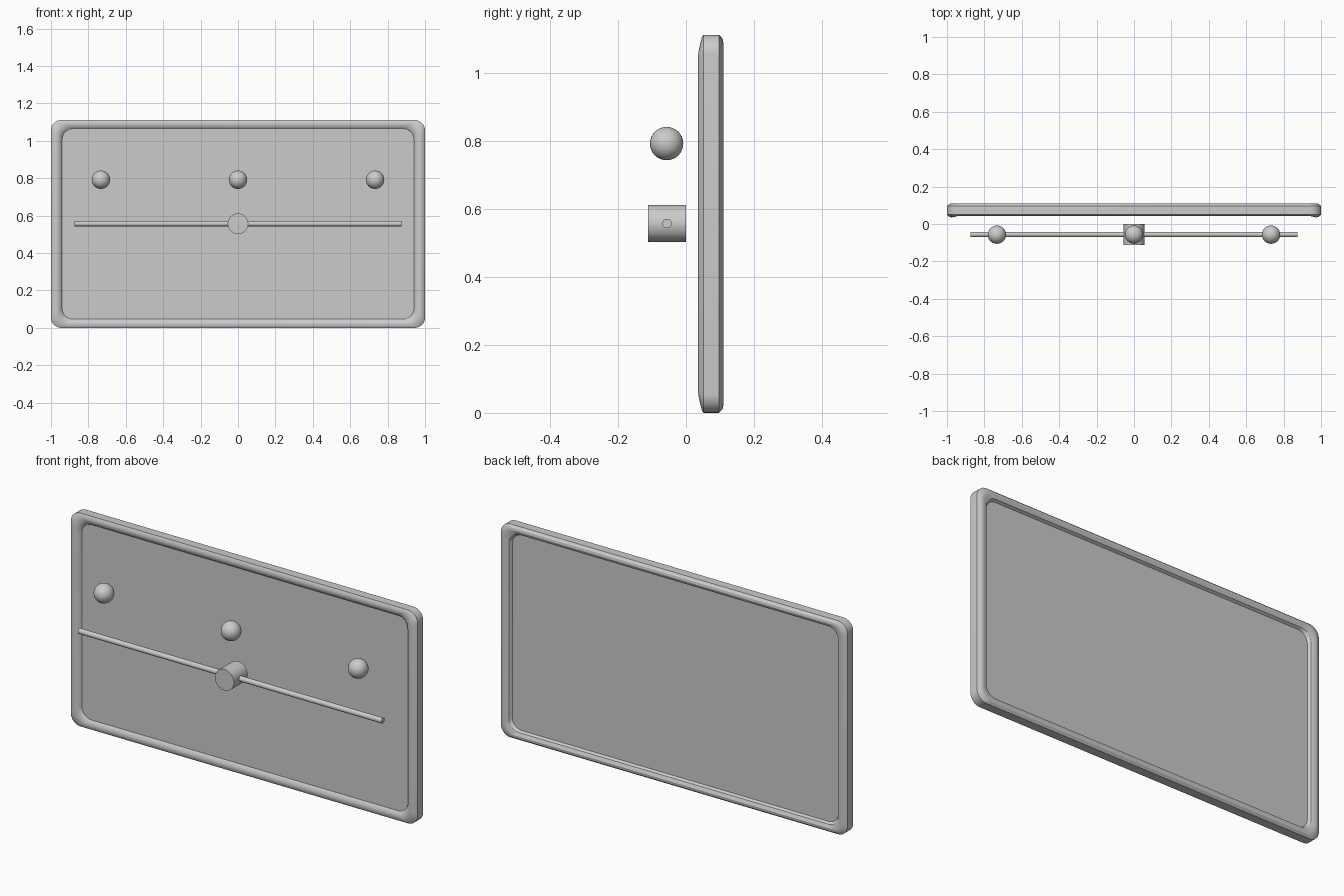
import bpy, bmesh, math

if "Cube" in bpy.data.objects:
    bpy.data.objects.remove(bpy.data.objects["Cube"])

def finish(obj, name, angle=35):
    obj.name = name
    bpy.ops.object.select_all(action='DESELECT')
    bpy.context.view_layer.objects.active = obj
    obj.select_set(True)
    bpy.ops.object.shade_smooth_by_angle(angle=math.radians(angle))

HX, HZ, RAD, SEG = 1.0, 0.556, 0.056, 8

# Rim section: (inset fraction, y on upright bars, y on level bars)
SECTION = [(1.0, 0.057, 0.057), (0.9, 0.047, 0.053), (0.68, 0.038, 0.046), (0.42, 0.035, 0.044),
           (0.18, 0.040, 0.046), (0.0, 0.051, 0.051), (0.0, 0.097, 0.097),
           (0.25, 0.108, 0.108), (0.5, 0.110, 0.110), (0.85, 0.102, 0.102), (1.0, 0.088, 0.088)]

def rim_ring(bm, t, y_side, y_level):
    """Rounded rectangle loop in the XZ plane."""
    hx, hz = HX - 0.060 * t, HZ - 0.047 * t
    ring = []
    for q, (sx, sz) in enumerate([(1, 1), (-1, 1), (-1, -1), (1, -1)]):
        for i in range(SEG + 1):
            a = math.pi / 2 * (q + i / SEG)
            k = math.cos(a) ** 2
            ring.append(bm.verts.new((sx * (hx - RAD) + RAD * math.cos(a),
                                      y_side * k + y_level * (1 - k),
                                      HZ + sz * (hz - RAD) + RAD * math.sin(a))))
    return ring

# Framed board with recessed panel on both faces
bm = bmesh.new()
rings = [rim_ring(bm, *s) for s in SECTION]
n = len(rings[0])
for a, b in zip(rings, rings[1:]):
    for i in range(n):
        j = (i + 1) % n
        bm.faces.new((a[i], a[j], b[j], b[i]))
bm.faces.new(rings[0])
bm.faces.new(rings[-1])
bmesh.ops.recalc_face_normals(bm, faces=bm.faces)
mesh = bpy.data.meshes.new("framed_board")
bm.to_mesh(mesh)
bm.free()
board = bpy.data.objects.new("framed_board", mesh)
bpy.context.collection.objects.link(board)
finish(board, "framed_board", 30)

# Central hub facing forward
bpy.ops.mesh.primitive_cylinder_add(vertices=48, radius=0.055, depth=0.112,
                                    location=(0, -0.056, 0.557), rotation=(math.pi / 2, 0, 0))
finish(bpy.context.object, "hub")

# Long horizontal rod through the hub
bpy.ops.mesh.primitive_cylinder_add(vertices=24, radius=0.014, depth=1.75,
                                    location=(0, -0.056, 0.557), rotation=(0, math.pi / 2, 0))
finish(bpy.context.object, "rod")

# Row of three balls
for label, x in (("left", -0.733), ("middle", 0), ("right", 0.733)):
    bpy.ops.mesh.primitive_uv_sphere_add(segments=32, ring_count=16, radius=0.049,
                                         location=(x, -0.057, 0.792))
    finish(bpy.context.object, label + "_ball")
